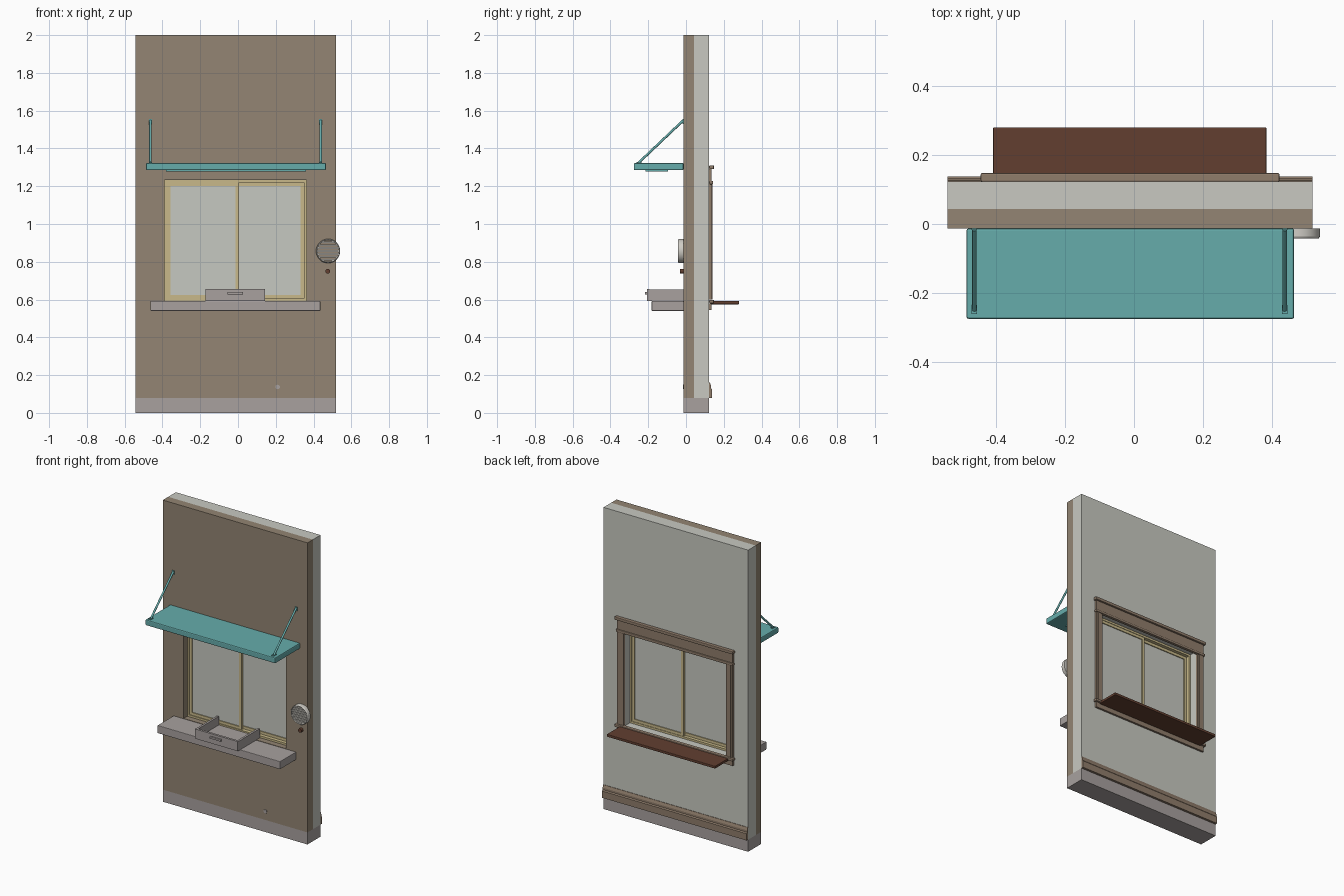
import bpy, bmesh, math
from mathutils import Vector

if "Cube" in bpy.data.objects:
    bpy.data.objects.remove(bpy.data.objects["Cube"], do_unlink=True)


def material(name, hex_code):
    channels = [int(hex_code[i:i + 2], 16) / 255 for i in (0, 2, 4)]
    lin = [c / 12.92 if c < 0.04 else ((c + 0.055) / 1.055) ** 2.4 for c in channels]
    m = bpy.data.materials.new(name)
    m.use_nodes = True
    m.diffuse_color = (*lin, 1)
    m.node_tree.nodes["Principled BSDF"].inputs["Base Color"].default_value = (*lin, 1)
    return m


STUCCO = material("brown stucco", "938573")
PLASTER = material("pale plaster", "c8c9c1")
CONCRETE = material("warm grey", "a8a19f")
TEAL = material("teal", "66acab")
CREAM = material("cream frame", "c8b98a")
TRIM = material("brown trim", "907d6b")
WOOD = material("dark wood", "623f30")
GLASS = material("glass", "c6c8c1")
METAL = material("light metal", "d0cdc6")


def finish(name, bm, mat, bevel=0, smooth=False):
    bmesh.ops.recalc_face_normals(bm, faces=bm.faces)
    me = bpy.data.meshes.new(name)
    bm.to_mesh(me)
    bm.free()
    ob = bpy.data.objects.new(name, me)
    bpy.context.collection.objects.link(ob)
    me.materials.append(mat)
    if bevel:
        mod = ob.modifiers.new("bevel", "BEVEL")
        mod.width = bevel
        mod.segments = 2
    if smooth:
        bpy.ops.object.select_all(action="DESELECT")
        ob.select_set(True)
        bpy.context.view_layer.objects.active = ob
        bpy.ops.object.shade_smooth_by_angle()
    return ob


def box(name, x, y, z, mat, bevel=0):
    """Box from (low, high) pairs on each axis."""
    bm = bmesh.new()
    bmesh.ops.create_cube(bm, size=1)
    for v in bm.verts:
        v.co = [lo + (c + 0.5) * (hi - lo) for c, (lo, hi) in zip(v.co, (x, y, z))]
    return finish(name, bm, mat, bevel)


def rod(name, a, b, radius, mat, sides=16):
    a, b = Vector(a), Vector(b)
    bm = bmesh.new()
    bmesh.ops.create_cone(bm, cap_ends=True, segments=sides, radius1=radius,
                          radius2=radius, depth=(b - a).length)
    turn = (b - a).to_track_quat("Z", "Y")
    for v in bm.verts:
        v.co = turn @ v.co + (a + b) / 2
    return finish(name, bm, mat, smooth=True)


def panel_with_hole(name, xs, zs, y, mat):
    """Slab with a rectangular opening in the middle cell of a 3 x 3 grid."""
    bm = bmesh.new()
    grid = [[bm.verts.new((px, y[0], pz)) for pz in zs] for px in xs]
    for i in range(3):
        for j in range(3):
            if (i, j) != (1, 1):
                bm.faces.new((grid[i][j], grid[i + 1][j], grid[i + 1][j + 1], grid[i][j + 1]))
    ext = bmesh.ops.extrude_face_region(bm, geom=bm.faces[:], use_keep_orig=True)
    for g in ext["geom"]:
        if isinstance(g, bmesh.types.BMVert):
            g.co.y = y[1]
    return finish(name, bm, mat)


def frame(name, x, z, y, width, mat):
    return panel_with_hole(name, (x[0], x[0] + width, x[1] - width, x[1]),
                           (z[0], z[0] + width, z[1] - width, z[1]), y, mat)


def extrude_x(name, profile, x, mat):
    """Sweep a (y, z) profile along x."""
    bm = bmesh.new()
    face = bm.faces.new([bm.verts.new((x[0], py, pz)) for py, pz in profile])
    ext = bmesh.ops.extrude_face_region(bm, geom=[face], use_keep_orig=True)
    for g in ext["geom"]:
        if isinstance(g, bmesh.types.BMVert):
            g.co.x = x[1]
    return finish(name, bm, mat)


# Wall: plinth and two layers with a window opening
L, R = -0.542, 0.519
MID = (L + R) / 2
WL, WR, WB, WT = -0.389, 0.362, 0.593, 1.233
FRONT, SPLIT, BACK = -0.013, 0.043, 0.123
box("plinth", (L, R), (FRONT, BACK), (0, 0.08), CONCRETE)
panel_with_hole("outer_wall", (L, WL, WR, R), (0.08, WB, WT, 2), (FRONT, SPLIT), STUCCO)
panel_with_hole("inner_wall", (L, WL, WR, R), (0.08, WB, WT, 2), (SPLIT, BACK), PLASTER)

# Skirting along the inside
extrude_x("skirting", [(BACK, 0.08), (0.138, 0.08), (0.138, 0.125), (0.132, 0.132),
                       (0.132, 0.145), (0.126, 0.162), (BACK, 0.162)], (L, R), TRIM)

# Sliding window: outer frame, two offset sashes, glass
frame("window_frame", (WL, WR), (WB, WT), (0.025, 0.07), 0.013, CREAM)
for side, x, y in (("left", (MID - 0.016, WR - 0.013), 0.049),
                   ("right", (WL + 0.013, MID + 0.016), 0.03)):
    z = (WB + 0.013, WT - 0.013)
    frame(side + "_sash", x, z, (y, y + 0.018), 0.018, CREAM)
    box(side + "_pane", (x[0] + 0.015, x[1] - 0.015), (y + 0.006, y + 0.012),
        (z[0] + 0.015, z[1] - 0.015), GLASS)

# Inside casing, header mouldings, sill and apron
for side, x in (("left", (WR, 0.41)), ("right", (-0.437, WL))):
    box(side + "_casing", x, (BACK, 0.136), (0.6, 1.215), TRIM)
    mid = (x[0] + x[1]) / 2
    box(side + "_casing_bead", (mid - 0.012, mid + 0.012), (0.136, 0.139), (0.6, 1.215), TRIM)
box("header", (-0.437, 0.41), (BACK, 0.136), (1.225, 1.292), TRIM)
box("header_bead", (-0.443, 0.417), (BACK, 0.143), (1.21, 1.228), TRIM, 0.004)
box("header_crown", (-0.446, 0.423), (BACK, 0.148), (1.29, 1.31), TRIM, 0.004)
box("inside_sill", (-0.446, 0.423), (BACK, 0.148), (0.58, 0.598), TRIM, 0.004)
box("apron", (-0.437, 0.41), (BACK, 0.136), (0.545, 0.58), TRIM)
box("inside_shelf", (-0.41, 0.385), (0.13, 0.281), (0.575, 0.592), WOOD, 0.003)

# Outside counter and sliding tray
box("counter", (-0.463, 0.436), (-0.182, FRONT), (0.54, 0.592), CONCRETE, 0.003)
TL, TR, T = -0.172, 0.143, 0.014
box("tray_front", (TL, TR), (-0.207, -0.192), (0.592, 0.656), CONCRETE)
box("tray_floor", (TL, TR), (-0.192, 0.025), (0.592, 0.597), CONCRETE)
for side, x in (("left", TR - T), ("right", TL)):
    box("tray_" + side + "_side", (x, x + T), (-0.192, 0.025), (0.592, 0.654), CONCRETE)
box("tray_handle", (-0.056, 0.026), (-0.218, -0.207), (0.627, 0.64), CONCRETE, 0.002)

# Awning with tie rods
box("awning", (-0.487, 0.466), (-0.276, FRONT), (1.285, 1.323), TEAL, 0.006)
box("awning_under_panel", (-0.38, 0.36), (-0.215, -0.095), (1.279, 1.286), TEAL)
for side, x in (("left", 0.438), ("right", -0.464)):
    rod(side + "_tie_rod", (x, -0.25, 1.325), (x, -0.016, 1.547), 0.0065, TEAL)
    box(side + "_wall_bracket", (x - 0.008, x + 0.008), (-0.018, FRONT), (1.53, 1.555), TEAL)
    box(side + "_awning_bracket", (x - 0.008, x + 0.008), (-0.262, -0.235), (1.32, 1.328), TEAL)

# Round speaker: back plate, recessed face, rim and slats
SX, SZ, SR = 0.477, 0.857, 0.064
rod("speaker_back", (SX, FRONT, SZ), (SX, -0.022, SZ), SR - 0.001, METAL, 32)
rod("speaker_recess", (SX, -0.022, SZ), (SX, -0.024, SZ), SR - 0.004, STUCCO, 32)
bm = bmesh.new()
ring = [bm.verts.new((SX + r, y, SZ)) for r, y in
        ((SR, FRONT), (SR, -0.036), (SR - 0.004, -0.042), (SR - 0.008, -0.04), (SR - 0.008, FRONT))]
loop = [bm.edges.new((ring[i], ring[(i + 1) % 5])) for i in range(5)]
bmesh.ops.spin(bm, geom=ring + loop, cent=(SX, 0, SZ), axis=(0, 1, 0),
               angle=math.tau, steps=32, use_merge=True)
bmesh.ops.remove_doubles(bm, verts=bm.verts, dist=0.0001)
finish("speaker_rim", bm, METAL, smooth=True)
for i in range(-3, 4):
    dz = i * 0.0155
    half = math.sqrt((SR - 0.006) ** 2 - dz ** 2)
    box(f"speaker_slat_{i + 4}", (SX - half, SX + half), (-0.038, -0.024),
        (SZ + dz - 0.0045, SZ + dz + 0.0045), METAL)

# Call button and small wall patch
rod("call_button", (0.475, FRONT, 0.75), (0.475, -0.031, 0.75), 0.013, WOOD, 20)
rod("wall_patch", (0.21, FRONT, 0.137), (0.21, -0.016, 0.137), 0.013, CONCRETE, 7)
